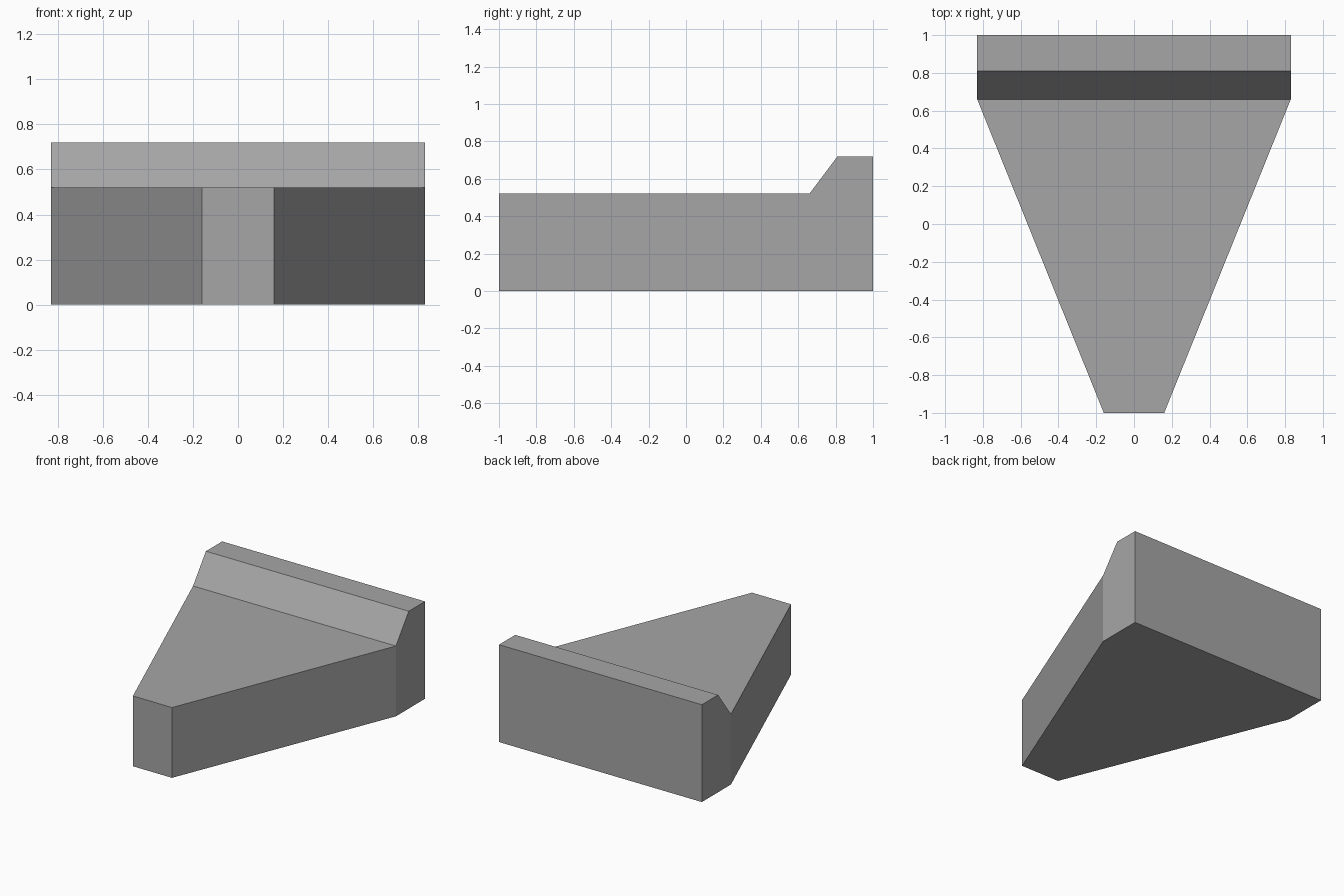
import bpy
import bmesh

cube = bpy.data.objects.get("Cube")
if cube:
    bpy.data.objects.remove(cube, do_unlink=True)

# Plain grey material
grey = bpy.data.materials.new("mid grey")
grey.use_nodes = True
colour = (0.38, 0.38, 0.38, 1)
grey.diffuse_color = colour
grey.node_tree.nodes["Principled BSDF"].inputs["Base Color"].default_value = colour

# Cross-sections from front to back: y, half width, height
NOSE, SHOULDER, LIP, BACK = (-1, 0.16, 0.52), (0.66, 0.83, 0.52), (0.81, 0.83, 0.72), (1, 0.83, 0.72)
sections = [NOSE, SHOULDER, LIP, BACK]

bm = bmesh.new()
rings = []
for y, w, h in sections:
    rings.append([bm.verts.new(p) for p in ((-w, y, 0), (w, y, 0), (w, y, h), (-w, y, h))])

# Skin the wedge and its raised rear lip, then cap both ends
for a, b in zip(rings, rings[1:]):
    for i in range(4):
        j = (i + 1) % 4
        bm.faces.new((a[i], a[j], b[j], b[i]))
bm.faces.new(rings[0])
bm.faces.new(rings[-1])
bmesh.ops.recalc_face_normals(bm, faces=bm.faces)

# Merge the coplanar panels on the underside and flanks
bmesh.ops.dissolve_limit(bm, angle_limit=0.01, verts=bm.verts, edges=bm.edges)

mesh = bpy.data.meshes.new("tapered_wedge")
bm.to_mesh(mesh)
bm.free()
mesh.materials.append(grey)
wedge = bpy.data.objects.new("tapered_wedge", mesh)
bpy.context.collection.objects.link(wedge)
